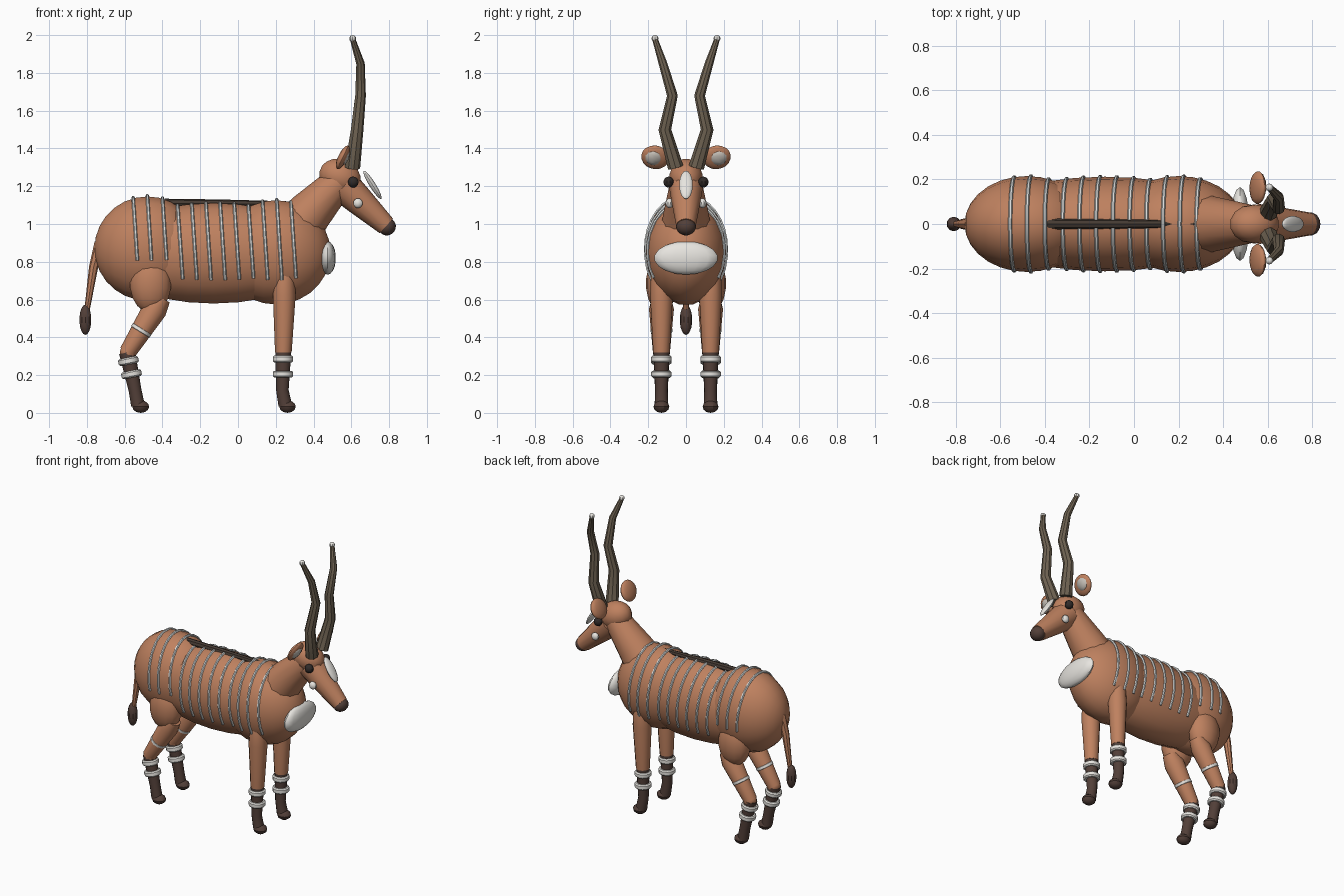
import bpy, bmesh, math
from mathutils import Vector, Euler, Matrix

if "Cube" in bpy.data.objects:
    bpy.data.objects.remove(bpy.data.objects["Cube"])


def material(name, r, g, b):
    mat = bpy.data.materials.new(name)
    mat.use_nodes = True
    mat.diffuse_color = (r, g, b, 1)
    shader = mat.node_tree.nodes["Principled BSDF"]
    shader.inputs["Base Color"].default_value = (r, g, b, 1)
    shader.inputs["Roughness"].default_value = 0.8
    return mat


coat = material("chestnut coat", 0.52, 0.22, 0.115)
dark = material("dark brown", 0.085, 0.05, 0.04)
mane_brown = material("mane brown", 0.06, 0.043, 0.033)
horn_grey = material("horn grey brown", 0.16, 0.125, 0.085)
white = material("warm white", 0.8, 0.78, 0.74)
stripe_white = material("stripe white", 0.7, 0.72, 0.71)
ear_grey = material("inner ear grey", 0.56, 0.52, 0.47)
eye_black = material("eye black", 0.03, 0.024, 0.022)


def finish(bm, name, mat):
    bmesh.ops.recalc_face_normals(bm, faces=bm.faces)
    mesh = bpy.data.meshes.new(name)
    bm.to_mesh(mesh)
    bm.free()
    for face in mesh.polygons:
        face.use_smooth = True
    mesh.set_sharp_from_angle(angle=math.radians(35))
    mesh.materials.append(mat)
    obj = bpy.data.objects.new(name, mesh)
    bpy.context.collection.objects.link(obj)
    return obj


def ball(name, mat, center, radii, turn=(0, 0, 0), segments=14, rings=9, along_x=False):
    """Ellipsoid, optionally with its poles on the x axis."""
    bm = bmesh.new()
    bmesh.ops.create_uvsphere(bm, u_segments=segments, v_segments=rings, radius=1)
    if along_x:
        bmesh.ops.rotate(bm, verts=bm.verts, matrix=Matrix.Rotation(math.pi / 2, 3, 'Y'))
    bmesh.ops.scale(bm, verts=bm.verts, vec=radii)
    bm.transform(Matrix.Translation(center) @ Euler(turn).to_matrix().to_4x4())
    return finish(bm, name, mat)


def tube(name, mat, points, radii, sides=12):
    """Capped tube through the points with a radius at each one."""
    bm = bmesh.new()
    points = [Vector(p) for p in points]
    loops = []
    for i, (p, r) in enumerate(zip(points, radii)):
        tangent = (points[min(i + 1, len(points) - 1)] - points[max(i - 1, 0)]).normalized()
        guide = Vector((0, 1, 0)) if abs(tangent.x) > 0.9 else Vector((1, 0, 0))
        u = (guide - tangent * guide.dot(tangent)).normalized()
        v = tangent.cross(u)
        angles = [math.tau * k / sides for k in range(sides)]
        loops.append([bm.verts.new(p + (u * math.cos(a) + v * math.sin(a)) * r) for a in angles])
    for low, high in zip(loops, loops[1:]):
        for k in range(sides):
            n = (k + 1) % sides
            bm.faces.new((low[k], low[n], high[n], high[k]))
    bm.faces.new(loops[0])
    bm.faces.new(loops[-1])
    return finish(bm, name, mat)


def band(name, center, axis, radius, half=0.018):
    """Rounded ring of white around a leg."""
    c, axis = Vector(center), Vector(axis).normalized()
    steps = (-1, -0.6, 0.6, 1)
    tube(name, white, [c + axis * half * s for s in steps],
         [radius * 0.86, radius, radius, radius * 0.86])


# Body masses: name, centre, radii
body = [("hindquarters", (-0.48, 0, 0.87), (0.28, 0.215, 0.28)),
        ("barrel", (-0.13, 0, 0.845), (0.6, 0.212, 0.27)),
        ("chest", (0.2, 0, 0.85), (0.29, 0.215, 0.28))]
for name, center, radii in body:
    ball(name, coat, center, radii, segments=18, rings=14, along_x=True)


def section(x):
    """Half width, half height and centre height of the body at x."""
    best = (0, 0, 0)
    for _, c, r in body:
        f = math.sqrt(max(0, 1 - ((x - c[0]) / r[0]) ** 2))
        best = max(best, (r[1] * f, r[2] * f, c[2]))
    return best


# Body stripes, arched over the back
stripe_x = [-0.555, -0.48, -0.4] + [-0.32 + 0.075 * i for i in range(9)]
for i, x in enumerate(stripe_x):
    reach = 1.8 if i < 3 else 2.12
    path = []
    for k in range(19):
        t = reach * (k / 9 - 1)
        px = x + 0.018 * (1 - math.cos(t))
        w, h, cz = section(px)
        path.append((px, w * math.sin(t), cz + h * math.cos(t)))
    tube(f"stripe_{i + 1}", stripe_white, path, [0.009] * len(path), sides=6)

# Back ridge, chest patch, tail
tube("back_mane", mane_brown, [(-0.39, 0, 1.11), (-0.1, 0, 1.108), (0.27, 0, 1.105)],
     [0.024, 0.022, 0.015], sides=8)
ball("chest_patch", white, (0.475, 0, 0.82), (0.043, 0.168, 0.088), segments=16)
tube("tail", coat, [(-0.73, 0, 0.9), (-0.765, 0, 0.77), (-0.8, 0, 0.54)],
     [0.03, 0.024, 0.014], sides=8)
ball("tail_tuft", dark, (-0.808, 0, 0.493), (0.033, 0.033, 0.08), segments=10)

# Neck, head and muzzle
tube("neck", coat, [(0.33, 0, 1.0), (0.385, 0, 1.065), (0.53, 0, 1.22)], [0.13, 0.118, 0.085])
ball("head", coat, (0.54, 0, 1.25), (0.115, 0.088, 0.093), turn=(0, 0.4, 0))
tube("muzzle", coat, [(0.56, 0, 1.2), (0.64, 0, 1.125), (0.785, 0, 0.99)], [0.09, 0.078, 0.052])
ball("nose", dark, (0.79, 0, 0.985), (0.045, 0.053, 0.047), turn=(0, 0.75, 0), segments=12)
ball("forehead_blaze", white, (0.712, 0, 1.207), (0.017, 0.036, 0.088), turn=(0, -0.56, 0))

# Paired parts
for side, s in (("left", 1), ("right", -1)):
    ball(f"{side}_eye", eye_black, (0.61, s * 0.092, 1.222), (0.029, 0.027, 0.029), segments=10)
    ball(f"{side}_cheek_spot", white, (0.635, s * 0.088, 1.11), (0.026, 0.02, 0.026), segments=10)

    # Ears
    tilt = (s * 0.35, 0.45, 0)
    ball(f"{side}_ear", coat, (0.555, s * 0.163, 1.353), (0.025, 0.075, 0.068), tilt)
    ball(f"{side}_inner_ear", ear_grey, (0.57, s * 0.172, 1.349), (0.017, 0.046, 0.042), tilt,
         segments=8, rings=6)

    # Horns
    horn = [(0.605, s * 0.055, 1.3), (0.63, s * 0.112, 1.5), (0.648, s * 0.072, 1.68),
            (0.648, s * 0.122, 1.85), (0.608, s * 0.163, 1.975)]
    tube(f"{side}_horn", horn_grey, horn, [0.042, 0.034, 0.029, 0.023, 0.015], sides=9)
    ball(f"{side}_horn_tip", white, (0.607, s * 0.164, 1.982), (0.018, 0.018, 0.018), segments=8)

    # Front leg
    y = s * 0.13
    tube(f"{side}_front_upper_leg", coat,
         [(0.245, y, 0.8), (0.245, y, 0.74), (0.245, y, 0.62), (0.24, y, 0.32)],
         [0.035, 0.055, 0.06, 0.044])
    tube(f"{side}_front_lower_leg", dark,
         [(0.24, y, 0.34), (0.235, y, 0.12), (0.25, y, 0.04)], [0.043, 0.033, 0.036])
    ball(f"{side}_front_hoof", dark, (0.262, y, 0.033), (0.046, 0.042, 0.033), segments=10, rings=6)
    for label, z in (("upper", 0.285), ("lower", 0.205)):
        band(f"{side}_front_{label}_band", (0.238, y, z), (0, 0, 1), 0.054)

    # Hind leg
    ball(f"{side}_thigh", coat, (-0.463, y, 0.685), (0.112, 0.082, 0.155))
    tube(f"{side}_hind_upper_leg", coat,
         [(-0.405, y, 0.61), (-0.44, y, 0.55), (-0.585, y, 0.32)], [0.05, 0.066, 0.045])
    ball(f"{side}_hock", coat, (-0.582, y, 0.32), (0.045, 0.045, 0.045), segments=10)
    band(f"{side}_shank_band", (-0.512, y, 0.437), (0.53, 0, 0.85), 0.058, half=0.014)
    tube(f"{side}_hind_lower_leg", dark,
         [(-0.587, y, 0.32), (-0.545, y, 0.12), (-0.53, y, 0.04)], [0.043, 0.034, 0.036])
    ball(f"{side}_hind_hoof", dark, (-0.515, y, 0.033), (0.047, 0.042, 0.033), segments=10, rings=6)
    for label, x, z in (("upper", -0.58, 0.275), ("lower", -0.564, 0.205)):
        band(f"{side}_hind_{label}_band", (x, y, z), (-0.2, 0, 1), 0.054)
